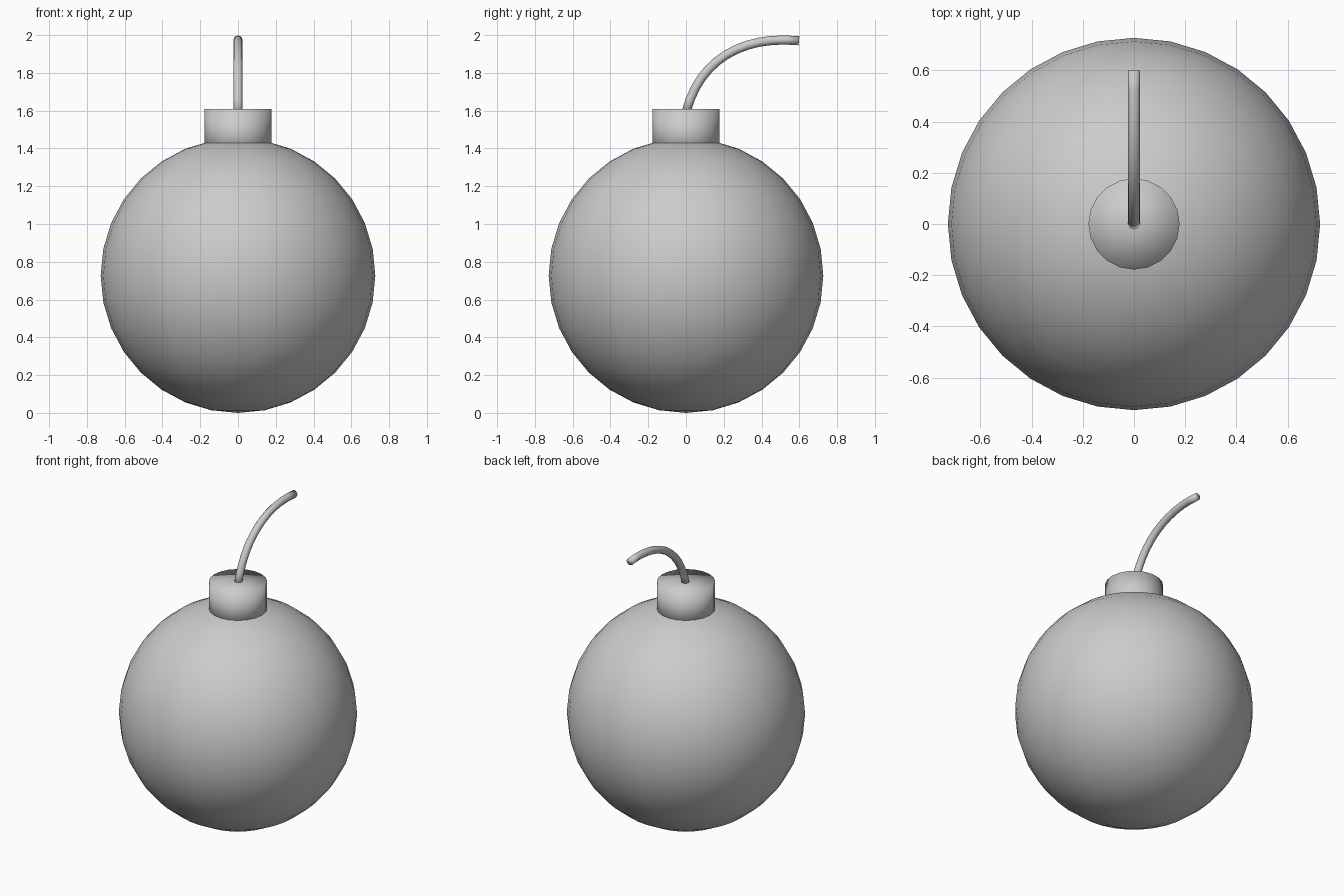
import bpy
import bmesh
from mathutils import Matrix

if "Cube" in bpy.data.objects:
    bpy.data.objects.remove(bpy.data.objects["Cube"], do_unlink=True)

RADIUS = 0.727
NECK_TOP = 1.61

# Single plain grey
grey = bpy.data.materials.new("plain_grey")
grey.use_nodes = True
colour = (0.6, 0.6, 0.6, 1)
grey.diffuse_color = colour
grey.node_tree.nodes["Principled BSDF"].inputs["Base Color"].default_value = colour


def add_part(name, bm):
    """Turn a bmesh into a fully smooth-shaded object."""
    for face in bm.faces:
        face.smooth = True
    mesh = bpy.data.meshes.new(name)
    bm.to_mesh(mesh)
    bm.free()
    mesh.materials.append(grey)
    obj = bpy.data.objects.new(name, mesh)
    bpy.context.collection.objects.link(obj)
    return obj


# Round body
bm = bmesh.new()
bmesh.ops.create_uvsphere(bm, u_segments=32, v_segments=16, radius=RADIUS,
                          matrix=Matrix.Translation((0, 0, RADIUS)))
add_part("round_body", bm)

# Neck: flat cap as a triangle fan, softly shaded into the wall
bm = bmesh.new()
depth = 0.25
bmesh.ops.create_cone(bm, cap_ends=True, cap_tris=True, segments=20,
                      radius1=0.178, radius2=0.178, depth=depth,
                      matrix=Matrix.Translation((0, 0, NECK_TOP - depth / 2)))
add_part("neck", bm)

# Fuse: a bevelled curve bending toward the back
curve = bpy.data.curves.new("fuse_path", "CURVE")
curve.dimensions = "3D"
curve.resolution_u = 12
curve.bevel_depth = 0.024
curve.bevel_resolution = 4
curve.use_fill_caps = True
spline = curve.splines.new("BEZIER")
spline.bezier_points.add(1)
start, end = spline.bezier_points
for point in (start, end):
    point.handle_left_type = point.handle_right_type = "FREE"
start.co = start.handle_left = (0, 0, 1.59)
start.handle_right = (0, 0.07, 1.87)
end.handle_left = (0, 0.3, 2.0)
end.co = end.handle_right = (0, 0.598, 1.97)

path = bpy.data.objects.new("fuse_path", curve)
bpy.context.collection.objects.link(path)
bpy.context.view_layer.update()
evaluated = path.evaluated_get(bpy.context.evaluated_depsgraph_get())
bm = bmesh.new()
bm.from_mesh(evaluated.to_mesh())
evaluated.to_mesh_clear()
bpy.data.objects.remove(path, do_unlink=True)
bmesh.ops.remove_doubles(bm, verts=bm.verts[:], dist=0.0005)
bmesh.ops.recalc_face_normals(bm, faces=bm.faces[:])
add_part("fuse", bm)
